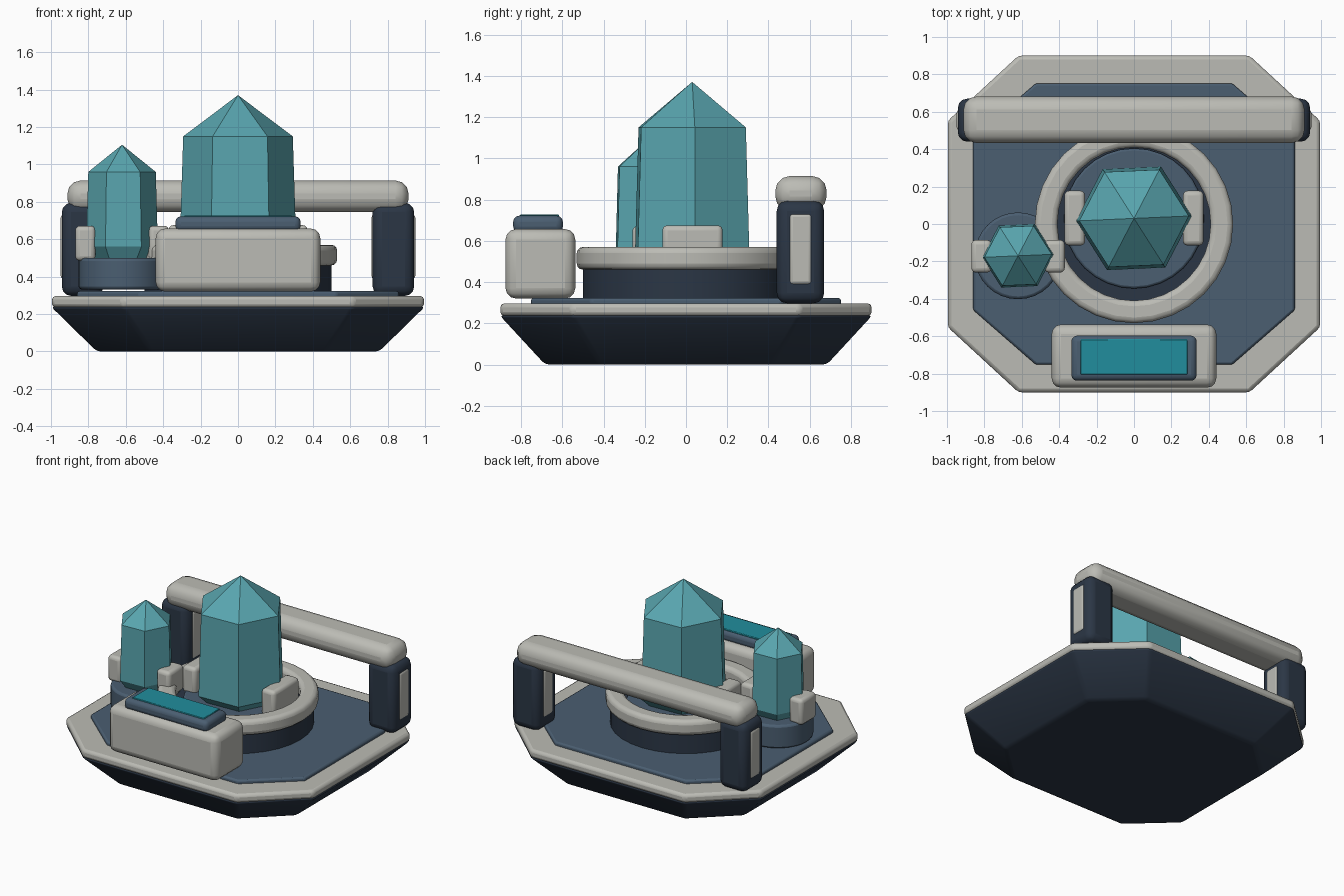
import bpy, bmesh
from math import cos, sin, pi, radians

if "Cube" in bpy.data.objects:
    bpy.data.objects.remove(bpy.data.objects["Cube"])


def mat(name, rgb):
    m = bpy.data.materials.new(name)
    m.diffuse_color = (*rgb, 1)
    m.use_nodes = True
    m.node_tree.nodes["Principled BSDF"].inputs["Base Color"].default_value = m.diffuse_color
    return m


NAVY = mat("navy", (0.024, 0.037, 0.060))
SLATE = mat("slate", (0.069, 0.112, 0.165))
LIGHT = mat("light_grey", (0.50, 0.50, 0.46))
CRYSTAL = mat("crystal_teal", (0.10, 0.38, 0.43))
SCREEN = mat("screen_teal", (0.015, 0.27, 0.34))


def loft(name, rings, material, loc=(0, 0, 0), bevel=0, segs=2, closed=False, smooth=True):
    """Skin equal-length rings of points; cap the ends, or join last to first."""
    bm = bmesh.new()
    loops = [[bm.verts.new(p) for p in r] for r in rings]
    n = len(loops[0])
    pairs = list(zip(loops, loops[1:])) + ([(loops[-1], loops[0])] if closed else [])
    for a, b in pairs:
        for i in range(n):
            j = (i + 1) % n
            bm.faces.new((a[i], a[j], b[j], b[i]))
    if not closed:
        bm.faces.new(loops[0][::-1])
        bm.faces.new(loops[-1])
    bmesh.ops.remove_doubles(bm, verts=bm.verts, dist=1e-5)
    bmesh.ops.recalc_face_normals(bm, faces=bm.faces)
    me = bpy.data.meshes.new(name)
    bm.to_mesh(me)
    bm.free()
    ob = bpy.data.objects.new(name, me)
    bpy.context.collection.objects.link(ob)
    ob.location = loc
    me.materials.append(material)
    if bevel:
        m = ob.modifiers.new("bevel", "BEVEL")
        m.width, m.segments = bevel, segs
        m.limit_method, m.angle_limit = "ANGLE", radians(30)
    if smooth:
        bpy.ops.object.select_all(action="DESELECT")
        ob.select_set(True)
        bpy.context.view_layer.objects.active = ob
        bpy.ops.object.shade_smooth_by_angle(angle=radians(35))
    return ob


def octagon(hx, hy, cx, cy, z, s=1.0):
    """Chamfered rectangle: corners cut between (cx, hy) and (hx, cy)."""
    q = [(hx, -cy), (hx, cy), (cx, hy), (-cx, hy), (-hx, cy), (-hx, -cy), (-cx, -hy), (cx, -hy)]
    return [(x * s, y * s, z) for x, y in q]


def circle(r, z, n, rot=0.0):
    return [(r * cos(rot + 2 * pi * i / n), r * sin(rot + 2 * pi * i / n), z) for i in range(n)]


def lathe(name, profile, material, loc, n=32, **kw):
    return loft(name, [circle(r, z, n) for r, z in profile], material, loc, **kw)


def box(name, lo, hi, material, bevel=0.0, segs=3):
    c = [(a + b) / 2 for a, b in zip(lo, hi)]
    x, y, z = [(b - a) / 2 for a, b in zip(lo, hi)]
    rings = [[(-x, -y, k), (x, -y, k), (x, y, k), (-x, y, k)] for k in (-z, z)]
    return loft(name, rings, material, c, bevel, segs)


def crystal(name, loc, r, z0, z1, z2, z3, foot):
    """Six-sided gem: narrow foot, tall tapering body, pointed cap."""
    rot = radians(2.5)
    rings = [circle(q, z, 6, rot) for q, z in ((foot, z0), (r, z1), (r * 0.94, z2), (0.0005, z3))]
    return loft(name, rings, CRYSTAL, loc, smooth=False)


# Base: tapered hull, trim and deck
outer = (1.0, 0.905, 0.62, 0.555)
loft("hull", [octagon(*outer, 0, 0.755), octagon(*outer, 0.24)], NAVY, bevel=0.02)
loft("hull_trim", [octagon(*outer, 0.235, 0.995), octagon(*outer, 0.297, 0.995)], LIGHT, bevel=0.02)
deck = (0.86, 0.752, 0.525, 0.46)
loft("deck", [octagon(*deck, 0.28), octagon(*deck, 0.322)], SLATE, bevel=0.012)

# Main crystal stand
lathe("main_drum", [(0.50, 0.30), (0.50, 0.47)], NAVY, (0, 0, 0), bevel=0.01)
lathe("main_collar", [(0.41, 0.46), (0.53, 0.46), (0.53, 0.57), (0.41, 0.57)], LIGHT, (0, 0, 0),
      bevel=0.03, segs=3, closed=True)
lathe("main_socket", [(0.375, 0.45), (0.375, 0.50)], SLATE, (0, 0.03, 0), bevel=0.012)
crystal("main_crystal", (0, 0.03, 0), 0.312, 0.50, 0.56, 1.15, 1.37, 0.25)

# Small crystal stand
lathe("small_socket", [(0.232, 0.332), (0.232, 0.50)], SLATE, (-0.62, -0.17, 0), bevel=0.015)
crystal("small_crystal", (-0.62, -0.17, 0), 0.192, 0.50, 0.56, 0.96, 1.105, 0.15)

# Clamps holding both crystals, and the posts of the rear rail
for s, side in ((-1, "left"), (1, "right")):
    def span(cx, a, b):
        return sorted((cx + s * a, cx + s * b))

    x0, x1 = span(0, 0.262, 0.372)
    box(f"main_clamp_{side}", (x0, -0.115, 0.48), (x1, 0.178, 0.675), LIGHT, 0.025)
    x0, x1 = span(-0.62, 0.142, 0.25)
    box(f"small_clamp_{side}", (x0, -0.26, 0.485), (x1, -0.085, 0.672), LIGHT, 0.025)
    x0, x1 = span(0, 0.72, 0.942)
    box(f"rail_post_{side}", (x0, 0.44, 0.297), (x1, 0.67, 0.795), NAVY, 0.05)
    x0, x1 = span(0, 0.714, 0.948)
    box(f"rail_post_inlay_{side}", (x0, 0.498, 0.385), (x1, 0.613, 0.735), LIGHT, 0.02)
box("rear_rail", (-0.912, 0.433, 0.745), (0.912, 0.682, 0.914), LIGHT, 0.07)

# Front control console
box("console", (-0.44, -0.875, 0.32), (0.44, -0.537, 0.657), LIGHT, 0.05)
box("screen_frame", (-0.335, -0.838, 0.64), (0.335, -0.597, 0.722), SLATE, 0.03)
box("screen", (-0.287, -0.805, 0.70), (0.287, -0.615, 0.728), SCREEN, 0.004, 1)
